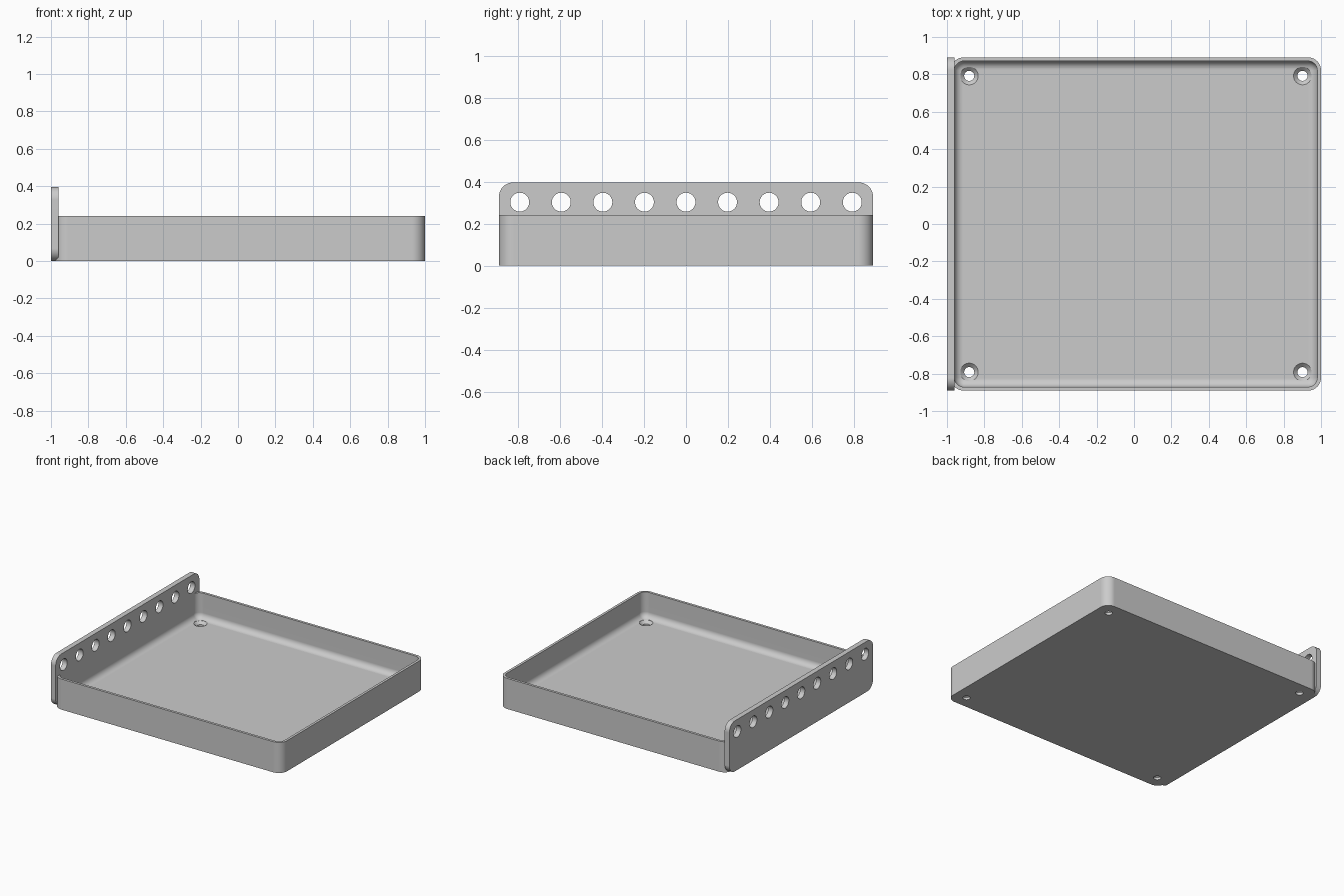
import bpy, bmesh
from math import pi, sin, cos, radians

cube = bpy.data.objects.get("Cube")
if cube:
    bpy.data.objects.remove(cube, do_unlink=True)

PITCH = 0.198            # spacing of all the holes
HALF_Y = 4.5 * PITCH
X0, X1 = -0.98, 1.0      # tray ends
TRAY_H, WALL, FLOOR = 0.24, 0.02, 0.04
CORNER, FILLET = 0.07, 0.046
PLATE_H = 2 * PITCH

grey = bpy.data.materials.new("plain grey")
grey.use_nodes = True
grey.diffuse_color = (0.6, 0.6, 0.6, 1)
grey.node_tree.nodes["Principled BSDF"].inputs["Base Color"].default_value = (0.6, 0.6, 0.6, 1)


def rounded_rect(a0, a1, b0, b1, r, steps=10):
    """Counter-clockwise outline with rounded corners."""
    pts = []
    corners = [(a1 - r, b1 - r), (a0 + r, b1 - r), (a0 + r, b0 + r), (a1 - r, b0 + r)]
    for i, (ca, cb) in enumerate(corners):
        for k in range(steps + 1):
            t = pi / 2 * (i + k / steps)
            pts.append((ca + r * cos(t), cb + r * sin(t)))
    return pts


def circle(a, b, r, n=40):
    return [(a + r * cos(2 * pi * k / n), b + r * sin(2 * pi * k / n)) for k in range(n)]


def loft(bm, rings):
    """Skin a stack of matching rings and cap both ends."""
    loops = [[bm.verts.new(p) for p in ring] for ring in rings]
    n = len(loops[0])
    for low, high in zip(loops, loops[1:]):
        for i in range(n):
            j = (i + 1) % n
            bm.faces.new((low[i], low[j], high[j], high[i]))
    bm.faces.new(loops[0][::-1])
    bm.faces.new(loops[-1])


def make_object(name, bm):
    bmesh.ops.recalc_face_normals(bm, faces=bm.faces)
    mesh = bpy.data.meshes.new(name)
    bm.to_mesh(mesh)
    bm.free()
    mesh.materials.append(grey)
    obj = bpy.data.objects.new(name, mesh)
    bpy.context.collection.objects.link(obj)
    return obj


def cut_and_smooth(obj, cutter):
    cutter.hide_render = True
    mod = obj.modifiers.new("holes", "BOOLEAN")
    mod.operation, mod.solver, mod.object = "DIFFERENCE", "EXACT", cutter
    bpy.ops.object.select_all(action="DESELECT")
    obj.select_set(True)
    bpy.context.view_layer.objects.active = obj
    bpy.ops.object.modifier_apply(modifier=mod.name)
    bpy.data.objects.remove(cutter, do_unlink=True)
    bpy.ops.object.shade_smooth_by_angle(angle=radians(30))
    weighted = obj.modifiers.new("clean shading", "WEIGHTED_NORMAL")
    weighted.keep_sharp = True


# Tray: outer wall, rim, inner wall, then a fillet down to the floor
def tray_ring(inset, z):
    outline = rounded_rect(X0 + inset, X1 - inset, -HALF_Y + inset, HALF_Y - inset, CORNER - inset)
    return [(x, y, z) for x, y in outline]


rings = [tray_ring(0, 0), tray_ring(0, TRAY_H), tray_ring(WALL, TRAY_H)]
for k in range(9):
    t = pi / 2 * k / 8
    rings.append(tray_ring(WALL + FILLET * (1 - cos(t)), FLOOR + FILLET * (1 - sin(t))))
bm = bmesh.new()
loft(bm, rings)
tray = make_object("tray", bm)

# Countersunk screw holes in the four floor corners
bm = bmesh.new()
for x in (X0 + PITCH / 2, X1 - PITCH / 2):
    for y in (-4 * PITCH, 4 * PITCH):
        profile = [(0.027, -0.05), (0.027, 0.019), (0.048, FLOOR), (0.048, 0.1)]
        loft(bm, [[(a, b, z) for a, b in circle(x, y, r)] for r, z in profile])
cut_and_smooth(tray, make_object("screw_hole_cutter", bm))

# Upright side plate with rounded corners
bm = bmesh.new()
outline = rounded_rect(-HALF_Y, HALF_Y, 0, PLATE_H, 0.068)
loft(bm, [[(x, y, z) for y, z in outline] for x in (-1.0, -0.9595)])
plate = make_object("side_plate", bm)

# Row of nine round holes along the plate
bm = bmesh.new()
for i in range(-4, 5):
    ring = circle(i * PITCH, PLATE_H - 0.094, 0.045)
    loft(bm, [[(x, y, z) for y, z in ring] for x in (-1.1, -0.9)])
cut_and_smooth(plate, make_object("plate_hole_cutter", bm))
